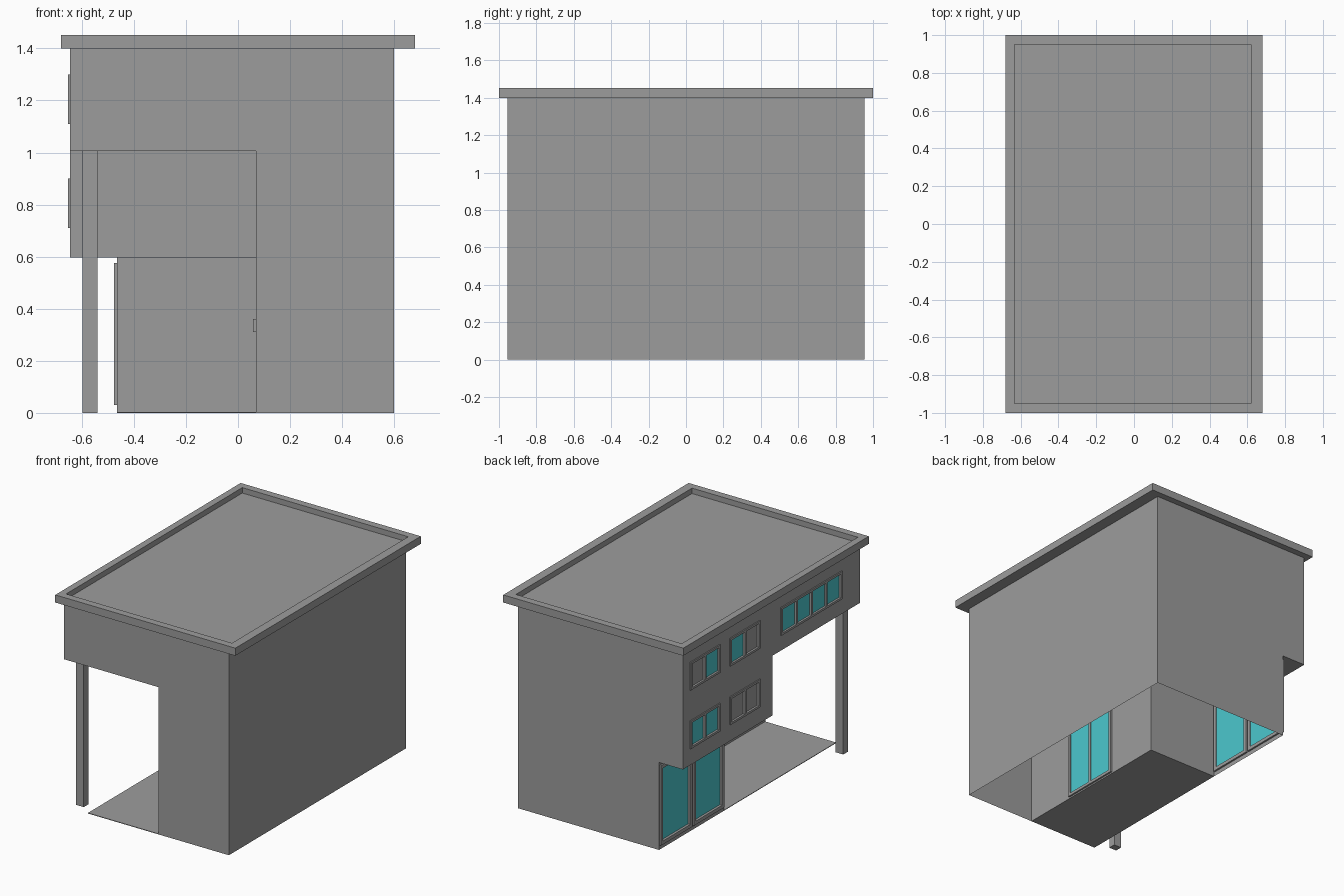
import bpy
from mathutils import Vector

if "Cube" in bpy.data.objects:
    bpy.data.objects.remove(bpy.data.objects["Cube"])


def material(name, colour):
    m = bpy.data.materials.new(name)
    m.diffuse_color = (*colour, 1)
    m.use_nodes = True
    m.node_tree.nodes["Principled BSDF"].inputs["Base Color"].default_value = m.diffuse_color
    return m


glass = material("teal_glass", (0.071, 0.573, 0.62))
grey = material("dark_grey", (0.335, 0.335, 0.335))


def mesh_object(name, verts, faces, mat=grey):
    me = bpy.data.meshes.new(name)
    me.from_pydata(verts, [], faces)
    ob = bpy.data.objects.new(name, me)
    bpy.context.collection.objects.link(ob)
    me.materials.append(mat)
    return ob


def sheet(name, pts, out, mat=grey):
    """Single flat face turned towards the direction out."""
    n = Vector()
    for a, b in zip(pts, pts[1:] + pts[:1]):
        n += Vector(a).cross(Vector(b))
    if n.dot(Vector(out)) < 0:
        pts = pts[::-1]
    return mesh_object(name, pts, [list(range(len(pts)))], mat)


def box(name, x, y, z):
    v = [(a, b, c) for a in x for b in y for c in z]
    f = [(0, 1, 3, 2), (4, 6, 7, 5), (0, 4, 5, 1), (2, 3, 7, 6), (0, 2, 6, 4), (1, 5, 7, 3)]
    return mesh_object(name, v, f)


def wall_with_holes(name, x, y, z, holes):
    """Wall facing -x, cut by rectangular holes (y0, y1, z0, z1)."""
    ys = sorted({*y, *[v for h in holes for v in h[:2]]})
    zs = sorted({*z, *[v for h in holes for v in h[2:]]})
    verts = [(x, b, c) for b in ys for c in zs]
    n, faces = len(zs), []
    for i in range(len(ys) - 1):
        for j in range(n - 1):
            cy, cz = (ys[i] + ys[i + 1]) / 2, (zs[j] + zs[j + 1]) / 2
            if not any(h[0] < cy < h[1] and h[2] < cz < h[3] for h in holes):
                k = i * n + j
                faces.append((k, k + 1, k + n + 1, k + n))
    return mesh_object(name, verts, faces)


def window(name, x, hole, panes, bar=0.015, proud=0.01):
    """Frame bars around a row of panes; panes lists True for teal, back to front."""
    y0, y1, z0, z1 = hole
    depth = (x - proud, x + 0.012)
    for part, z in (("sill", (z0, z0 + bar)), ("head", (z1 - bar, z1))):
        box(f"{name}_{part}", depth, (y0, y1), z)
    n = len(panes)
    step = (y1 - y0 - bar) / n
    for i in range(n + 1):
        y = y1 - bar - i * step
        box(f"{name}_bar", depth, (y, y + bar), (z0 + bar, z1 - bar))
    for i, teal in enumerate(panes):
        a, b = y1 - (i + 1) * step, y1 - bar - i * step
        sheet(f"{name}_pane", [(x + .006, a, z0 + bar), (x + .006, b, z0 + bar),
                               (x + .006, b, z1 - bar), (x + .006, a, z1 - bar)],
              (-1, 0, 0), glass if teal else grey)


# Main dimensions
L, R, LOW, IN = -0.645, 0.6, -0.465, 0.07
F, B, MID, BACK = -0.955, 0.955, -0.01, 0.256
TOP, CEIL, OVER = 1.4, 1.005, 0.597

# Front wall (L-shaped), back wall and right wall
sheet("front_wall", [(IN, F, 0), (R, F, 0), (R, F, TOP), (L, F, TOP), (L, F, CEIL), (IN, F, CEIL)], (0, -1, 0))
sheet("back_wall_upper", [(IN, B, 0), (R, B, 0), (R, B, TOP), (L, B, TOP), (L, B, CEIL), (IN, B, CEIL)], (0, 1, 0))
sheet("back_wall_lower", [(IN, B, 0), (IN, B, CEIL), (L, B, CEIL), (L, B, OVER), (LOW, B, OVER), (LOW, B, 0)], (0, 1, 0))
sheet("right_wall", [(R, F, 0), (R, B, 0), (R, B, TOP), (R, F, TOP)], (1, 0, 0))

# Middle storey front, porch room wall, ceilings and porch floor
sheet("middle_front", [(L, MID, OVER), (IN, MID, OVER), (IN, MID, CEIL), (L, MID, CEIL)], (0, -1, 0))
sheet("porch_back_wall", [(LOW, BACK, 0), (IN, BACK, 0), (IN, BACK, OVER), (LOW, BACK, OVER)], (0, -1, 0))
sheet("porch_ceiling", [(L, F, CEIL), (IN, F, CEIL), (IN, B, CEIL), (L, B, CEIL)], (0, 0, -1))
sheet("overhang_underside", [(L, MID, OVER), (IN, MID, OVER), (IN, B, OVER), (L, B, OVER)], (0, 0, -1))
box("porch_floor", (LOW, IN), (F, BACK), (0, 0.004))

# Left side windows: hole and pane colours
upper = [((0.56, 0.88, 1.11, 1.30), [False, True]),
         ((0.13, 0.45, 1.11, 1.30), [True, False]),
         ((-0.755, -0.1, 1.11, 1.30), [True] * 4)]
middle = [((0.56, 0.88, 0.71, 0.90), [True, True]),
          ((0.13, 0.45, 0.71, 0.90), [False, False])]
ground = [((0.61, 0.95, 0.03, 0.575), [True]),
          ((0.265, 0.595, 0.03, 0.575), [True])]
door = [((-0.57, -0.14, 0.01, 0.56), [True, True])]

for name, x, y, z, rows, bar, proud in (
        ("upper_left", L, (F, B), (CEIL, TOP), upper, 0.015, 0.008),
        ("middle_left", L, (MID, B), (OVER, CEIL), middle, 0.015, 0.008),
        ("ground_left", LOW, (BACK, B), (0, OVER), ground, 0.024, 0.011),
        ("porch_side", IN, (F, BACK), (0, CEIL), door, 0.02, 0.001)):
    wall_with_holes(name + "_wall", x, y, z, [h for h, _ in rows])
    for hole, panes in rows:
        window(name + "_window", x, hole, panes, bar, proud)
box("door_handle", (0.057, IN), (-0.365, -0.345), (0.31, 0.36))

# Porch column
box("column", (-0.597, -0.54), (-0.893, -0.843), (0, CEIL))

# Flat roof with a raised rim
x, y, ix, iy = (-0.68, 0.68), (-1, 1), (-0.633, 0.62), (-0.95, 0.95)


def ring(xs, ys, h):
    return [(xs[0], ys[0], h), (xs[1], ys[0], h), (xs[1], ys[1], h), (xs[0], ys[1], h)]


rings = ring(x, y, TOP) + ring(x, y, 1.452) + ring(ix, iy, 1.452) + ring(ix, iy, 1.415)
faces = [(3, 2, 1, 0), (12, 13, 14, 15)]
for k in (0, 4, 8):
    faces += [(k + i, k + (i + 1) % 4, k + 4 + (i + 1) % 4, k + 4 + i) for i in range(4)]
mesh_object("roof", rings, faces)
